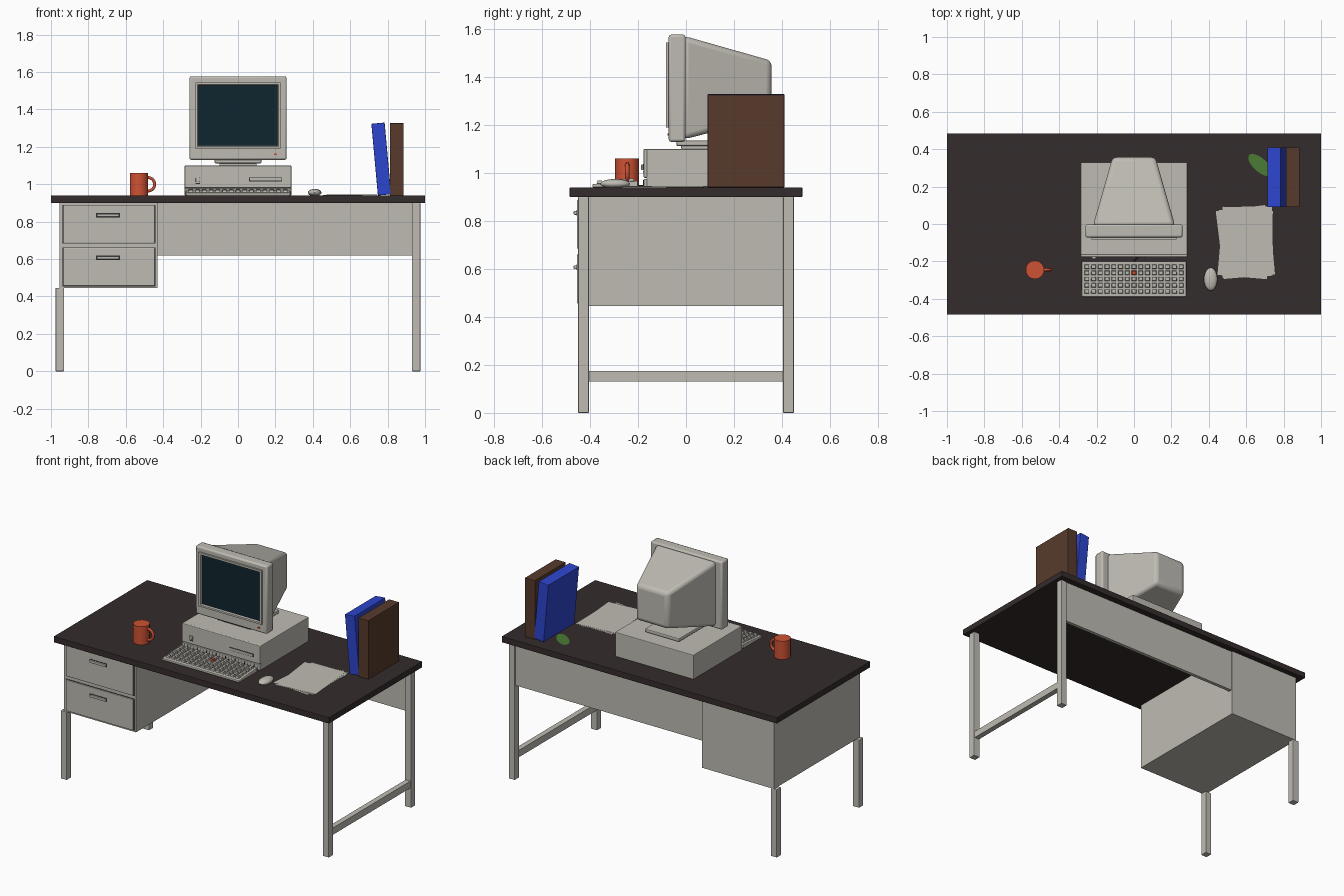
import bpy, bmesh, math, random
from mathutils import Matrix

cube = bpy.data.objects.get("Cube")
if cube:
    bpy.data.objects.remove(cube, do_unlink=True)
random.seed(4)


def material(name, r, g, b):
    m = bpy.data.materials.new(name)
    m.use_nodes = True
    m.diffuse_color = (r, g, b, 1)
    bsdf = next(n for n in m.node_tree.nodes if n.type == 'BSDF_PRINCIPLED')
    bsdf.inputs["Base Color"].default_value = (r, g, b, 1)
    bsdf.inputs["Roughness"].default_value = 0.7
    return m


PUTTY = material("putty grey", 0.52, 0.50, 0.45)
WOOD = material("dark wood", 0.035, 0.025, 0.025)
GLASS = material("dark screen", 0.005, 0.019, 0.028)
RED = material("tomato red", 0.62, 0.085, 0.035)
BLUE = material("binder blue", 0.026, 0.06, 0.62)
BROWN = material("book brown", 0.095, 0.042, 0.025)
GREEN = material("leaf green", 0.07, 0.2, 0.035)
DARK = material("groove black", 0.03, 0.03, 0.03)


def finish(name, bm, mat, bevel=0, smooth=False, segments=2):
    bmesh.ops.recalc_face_normals(bm, faces=bm.faces)
    mesh = bpy.data.meshes.new(name)
    bm.to_mesh(mesh)
    bm.free()
    mesh.materials.append(mat)
    ob = bpy.data.objects.new(name, mesh)
    bpy.context.collection.objects.link(ob)
    if bevel:
        mod = ob.modifiers.new("Bevel", 'BEVEL')
        mod.width = bevel
        mod.segments = segments
    if smooth:
        bpy.ops.object.select_all(action='DESELECT')
        ob.select_set(True)
        bpy.context.view_layer.objects.active = ob
        bpy.ops.object.shade_smooth_by_angle(angle=math.radians(40))
    return ob


def add_box(bm, x, y, z):
    """Add a box spanning the three (low, high) ranges."""
    spans = (x, y, z)
    centre = [(a + b) / 2 for a, b in spans]
    size = [b - a for a, b in spans]
    mat = Matrix.Translation(centre) @ Matrix.Diagonal((*size, 1))
    return bmesh.ops.create_cube(bm, size=1, matrix=mat)["verts"]


def box(name, mat, x, y, z, bevel=0, smooth=False):
    bm = bmesh.new()
    add_box(bm, x, y, z)
    return finish(name, bm, mat, bevel, smooth)


# Desk frame
TOP = 0.94
box("desk_top", WOOD, (-1, 1), (-0.485, 0.485), (0.9, TOP), 0.003)
for end, y in (("front", (-0.45, -0.405)), ("back", (0.405, 0.45))):
    box(end + "_left_leg", PUTTY, (0.93, 0.975), y, (0, 0.9), 0.003)
    box(end + "_right_leg", PUTTY, (-0.975, -0.93), y, (0, 0.446), 0.003)
box("side_rail", PUTTY, (0.935, 0.97), (-0.405, 0.405), (0.13, 0.175))
box("back_panel", PUTTY, (-0.43, 0.93), (0.42, 0.443), (0.62, 0.9))

# Drawer cabinet
box("cabinet", PUTTY, (-0.955, -0.43), (-0.445, 0.45), (0.446, 0.9))
for name, low, high in (("upper", 0.685, 0.887), ("lower", 0.457, 0.66)):
    box(name + "_drawer_gap", DARK, (-0.938, -0.442), (-0.447, -0.444), (low - 0.003, high + 0.003))
    box(name + "_drawer", PUTTY, (-0.935, -0.445), (-0.455, -0.44), (low, high), 0.003)
    mid = high - 0.053
    box(name + "_handle", PUTTY, (-0.755, -0.635), (-0.468, -0.45), (mid - 0.008, mid + 0.008), 0.003)
    box(name + "_handle_shadow", DARK, (-0.758, -0.632), (-0.457, -0.454), (mid - 0.011, mid + 0.011))

# Computer case
box("computer_case", PUTTY, (-0.285, 0.285), (-0.165, 0.33), (TOP, 1.1), 0.004)
box("case_front_upper", PUTTY, (-0.285, 0.285), (-0.177, -0.16), (0.98, 1.1), 0.005)
box("case_front_lower", PUTTY, (-0.285, 0.285), (-0.177, -0.16), (TOP, 0.976), 0.004)
box("drive_slot", DARK, (0.06, 0.235), (-0.179, -0.175), (1.016, 1.037))
box("drive_face", PUTTY, (0.063, 0.232), (-0.181, -0.175), (1.019, 1.034))
bm = bmesh.new()
for i in range(24):
    x = -0.265 + i * 0.023
    add_box(bm, (x - 0.0015, x + 0.0015), (-0.179, -0.175), (0.948, 0.97))
finish("case_vents", bm, DARK)
box("power_button", PUTTY, (-0.227, -0.203), (-0.187, -0.17), (1.012, 1.036), 0.004)
box("power_mark", DARK, (-0.227, -0.203), (-0.179, -0.175), (1.002, 1.006))

# Monitor
box("swivel_foot", PUTTY, (-0.1, 0.1), (-0.02, 0.22), (1.1, 1.118), 0.004)
box("swivel_plate", PUTTY, (-0.125, 0.125), (-0.04, 0.25), (1.112, 1.135), 0.006)
box("monitor_bezel", PUTTY, (-0.26, 0.26), (-0.072, -0.002), (1.13, 1.577), 0.01, True)
bm = bmesh.new()
for v in add_box(bm, (-0.22, 0.22), (-0.01, 0.357), (1.14, 1.572)):
    if v.co.y > 0.1:
        v.co.x = math.copysign(0.115, v.co.x)
        v.co.z = 1.468 if v.co.z > 1.3 else 1.235
finish("monitor_shell", bm, PUTTY, 0.022, True, 3)

# Screen surround: a front face inset twice, the innermost pushed back
bm = bmesh.new()
add_box(bm, (-0.228, 0.228), (-0.083, -0.06), (1.19, 1.545))
front = min(bm.faces, key=lambda f: f.calc_center_median().y)
bmesh.ops.inset_region(bm, faces=[front], thickness=0.018)
bmesh.ops.inset_region(bm, faces=[front], thickness=0.006, depth=-0.01)
front.material_index = 1
frame = finish("screen_surround", bm, PUTTY)
frame.data.materials.append(GLASS)
box("power_light", RED, (0.193, 0.209), (-0.077, -0.07), (1.156, 1.164))

# Keyboard: sloped tray with rows of tapered keys
bm = bmesh.new()
for v in add_box(bm, (-0.28, 0.28), (-0.39, -0.2), (TOP, 0.968)):
    if v.co.y < -0.3 and v.co.z > 0.95:
        v.co.z = 0.954
finish("keyboard_tray", bm, PUTTY, 0.004)
keys, red_key = bmesh.new(), bmesh.new()
for row in range(5):
    for col in range(15):
        x, y = -0.252 + col * 0.036, -0.228 - row * 0.033
        base = 0.964 - row * 0.0025
        target = red_key if (row, col) == (1, 7) else keys
        for v in add_box(target, (x - 0.014, x + 0.014), (y - 0.0125, y + 0.0125), (base - 0.006, base + 0.014)):
            if v.co.z > base:
                v.co.x += (x - v.co.x) * 0.25
                v.co.y += (y - v.co.y) * 0.25
finish("keyboard_keys", keys, PUTTY)
finish("red_key", red_key, RED)


def tube(name, mat, points, radius):
    curve = bpy.data.curves.new(name, 'CURVE')
    curve.dimensions = '3D'
    curve.bevel_depth = radius
    curve.bevel_resolution = 1
    curve.resolution_u = 4
    spline = curve.splines.new('NURBS')
    spline.points.add(len(points) - 1)
    for p, co in zip(spline.points, points):
        p.co = (*co, 1)
    spline.use_endpoint_u = True
    spline.order_u = 3
    curve.materials.append(mat)
    ob = bpy.data.objects.new(name, curve)
    bpy.context.collection.objects.link(ob)
    return ob


tube("keyboard_cable", DARK, [(0, -0.2, 0.948), (0.005, -0.19, 0.946), (0.02, -0.18, 0.946), (0.025, -0.16, 0.948)], 0.004)

# Mouse
bm = bmesh.new()
bmesh.ops.create_uvsphere(bm, u_segments=20, v_segments=12, radius=1,
                          matrix=Matrix.Translation((0.41, -0.295, 0.955)) @ Matrix.Diagonal((0.036, 0.062, 0.02, 1)))
for v in bm.verts:
    v.co.z = max(v.co.z, TOP)
finish("mouse", bm, PUTTY, smooth=True)

# Mug and handle
bm = bmesh.new()
bmesh.ops.create_cone(bm, cap_ends=True, segments=14, radius1=0.05, radius2=0.05, depth=0.12,
                      matrix=Matrix.Translation((-0.53, -0.245, TOP + 0.06)))
finish("mug", bm, RED, smooth=True)
arc = [math.radians(a) for a in range(-100, 101, 25)]
tube("mug_handle", RED, [(-0.482 + 0.037 * math.cos(a), -0.245, 1.0 + 0.037 * math.sin(a)) for a in arc], 0.009)

# Paper stack: loosely turned sheets
for i, turn in enumerate((-5, 3, 7, 1, 5)):
    bm = bmesh.new()
    z = TOP + i * 0.0012
    add_box(bm, (-0.133, 0.133), (-0.183, 0.183), (z, z + 0.001))
    shift = Matrix.Translation((0.6 + random.uniform(-0.01, 0.01), -0.095 + random.uniform(-0.008, 0.008), 0))
    bm.transform(shift @ Matrix.Rotation(math.radians(turn), 4, 'Z'))
    finish("paper_sheet", bm, PUTTY)

# Books: one upright, one leaning away from it
box("brown_book", BROWN, (0.812, 0.885), (0.09, 0.41), (TOP, 1.327), 0.003)
bm = bmesh.new()
add_box(bm, (0, 0.071), (0.09, 0.41), (0, 0.385))
bm.transform(Matrix.Translation((0.748, 0, TOP)) @ Matrix.Rotation(math.radians(-5.2), 4, 'Y'))
finish("blue_binder", bm, BLUE, 0.003)

# Leaf lying on the desk
bm = bmesh.new()
bmesh.ops.create_circle(bm, cap_ends=True, segments=20, radius=1,
                        matrix=Matrix.Translation((0.675, 0.315, TOP + 0.002))
                        @ Matrix.Rotation(math.radians(-42), 4, 'Z') @ Matrix.Diagonal((0.08, 0.036, 1, 1)))
finish("leaf", bm, GREEN)
